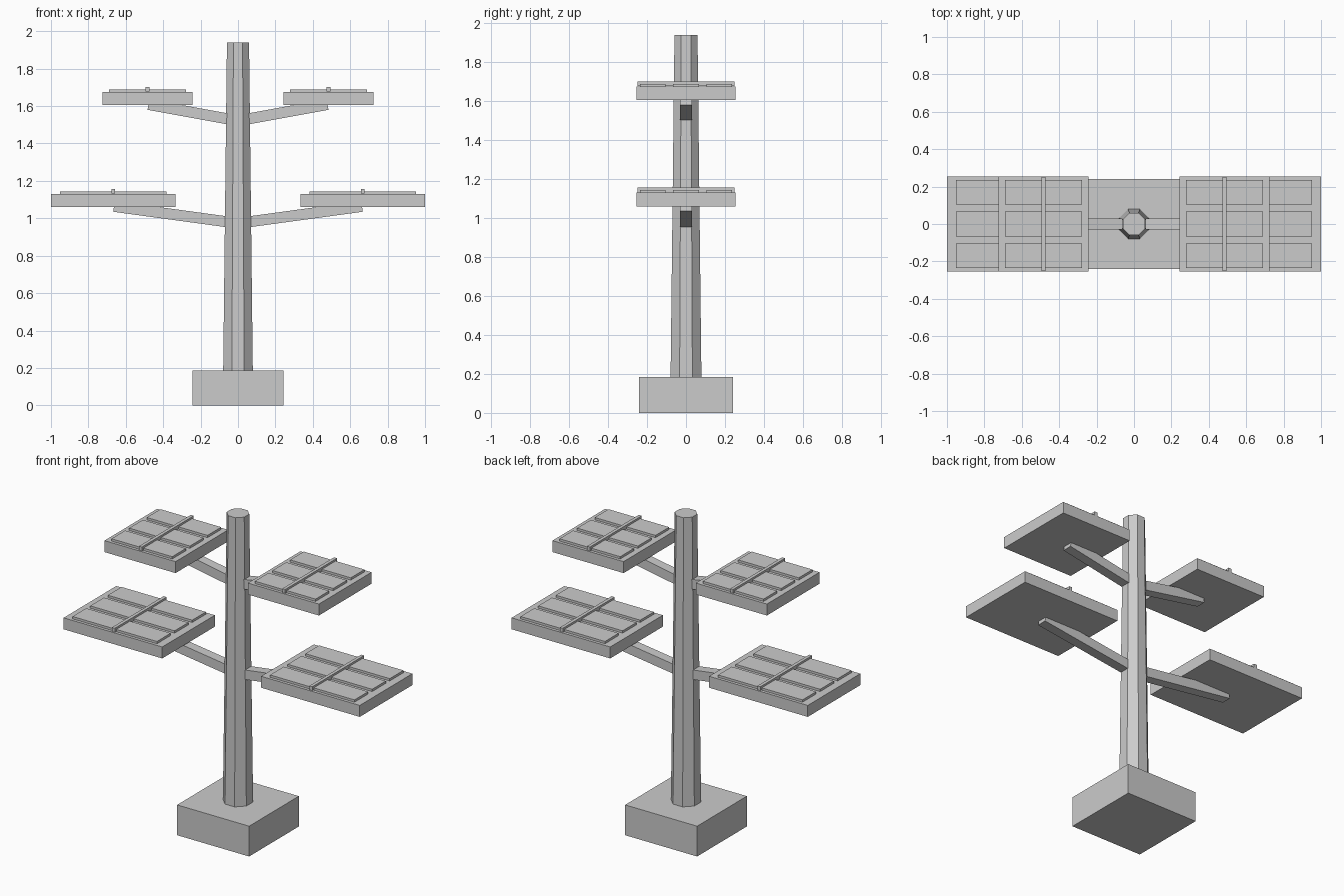
import bpy, bmesh
from math import pi, atan2, hypot
from mathutils import Matrix

cube = bpy.data.objects.get("Cube")
if cube:
    bpy.data.objects.remove(cube, do_unlink=True)

grey = bpy.data.materials.new("plain grey")
grey.use_nodes = True
colour = (0.6, 0.6, 0.6, 1)
grey.diffuse_color = colour
grey.node_tree.nodes["Principled BSDF"].inputs["Base Color"].default_value = colour


def finish(name, bm):
    mesh = bpy.data.meshes.new(name)
    bm.to_mesh(mesh)
    bm.free()
    mesh.materials.append(grey)
    obj = bpy.data.objects.new(name, mesh)
    bpy.context.collection.objects.link(obj)
    return obj


def box(name, centre, size, tilt=0):
    bm = bmesh.new()
    bmesh.ops.create_cube(bm, size=1)
    bm.transform(Matrix.Translation(centre) @ Matrix.Rotation(tilt, 4, "Y")
                 @ Matrix.Diagonal((*size, 1)))
    return finish(name, bm)


# Foundation block
box("base", (0, 0, 0.0925), (0.486, 0.48, 0.185))

# Tapered eight-sided mast with flat sides facing the axes
bm = bmesh.new()
bmesh.ops.create_cone(bm, cap_ends=True, segments=8, radius1=0.086, radius2=0.064, depth=1.78)
bm.transform(Matrix.Translation((0, 0, 1.05)) @ Matrix.Rotation(pi / 8, 4, "Z"))
finish("mast", bm)


def branch(level, side, sign, panel_x, panel_z, length, cell_length, arm_root):
    prefix = f"{level}_{side}_"
    # Sloping arm: its underside runs from the mast to the panel middle
    x0, z0, z1 = 0.0, arm_root, panel_z - 0.025
    thick = 0.058
    dx, dz = panel_x - x0, z1 - z0
    run = hypot(dx, dz)
    mid = (sign * ((x0 + panel_x) / 2 - dz / run * thick / 2), 0,
           (z0 + z1) / 2 + dx / run * thick / 2)
    box(prefix + "arm", mid, (run, 0.06, thick), -sign * atan2(dz, dx))

    # Panel slab, three raised cell strips and the cross bar
    x, top = sign * panel_x, panel_z + 0.07
    box(prefix + "panel", (x, 0, panel_z + 0.035), (length, 0.508, 0.07))
    for i in (-1, 0, 1):
        box(f"{prefix}cell_strip_{i + 2}", (x, i * 0.17, top + 0.006),
            (cell_length, 0.132, 0.016))
    box(prefix + "cross_bar", (x, 0, top + 0.014), (0.02, 0.5, 0.024))


for side, sign in (("left", 1), ("right", -1)):
    branch("lower", side, sign, 0.667, 1.06, 0.666, 0.57, 0.944)
    branch("upper", side, sign, 0.484, 1.605, 0.48, 0.41, 1.492)
